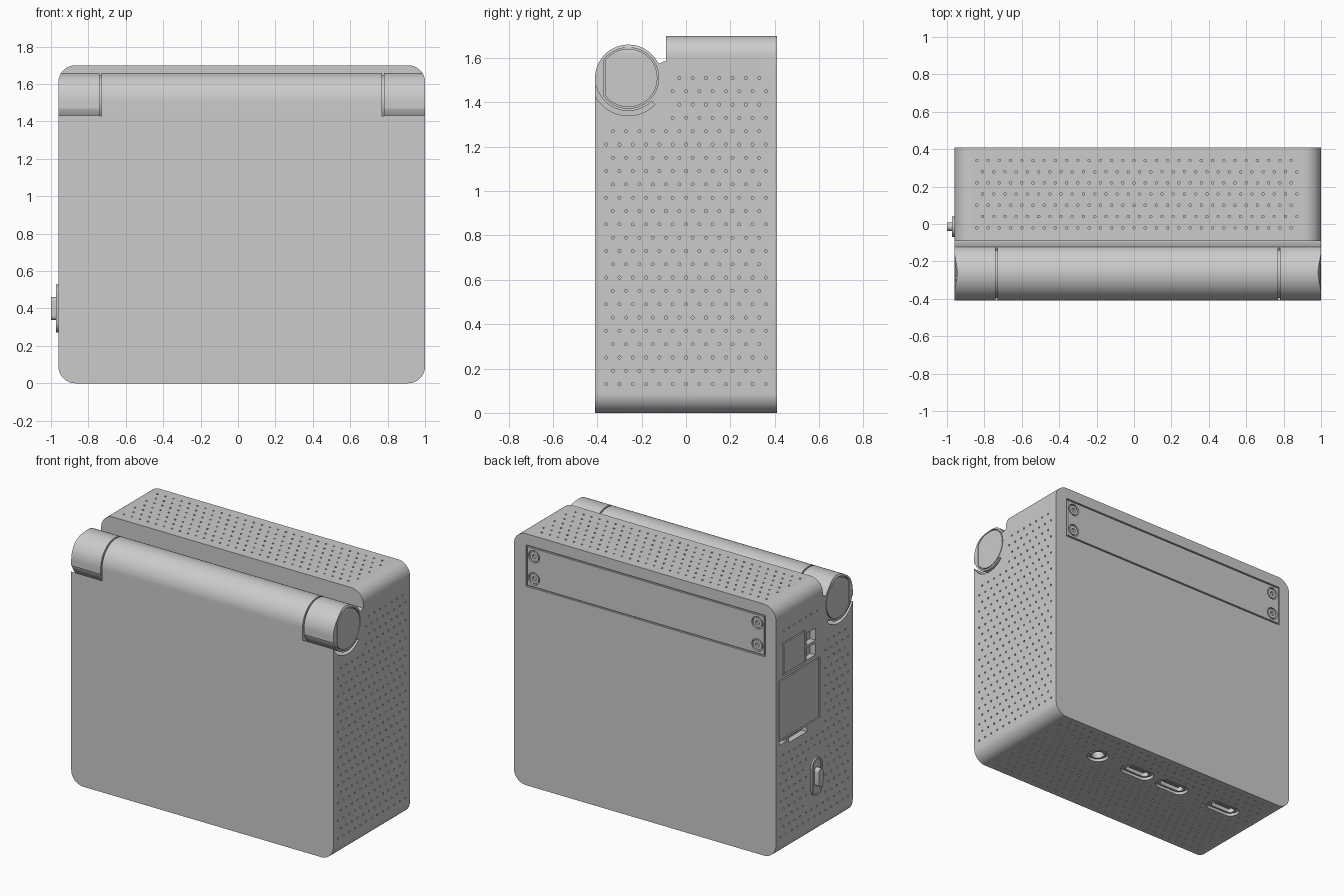
import bpy, bmesh
from math import sin, cos, pi, radians, acos

if "Cube" in bpy.data.objects:
    bpy.data.objects.remove(bpy.data.objects["Cube"])

X0, X1, YF, YB, TOP = -0.96, 1.0, -0.41, 0.41, 1.70
HY, HZ, HR = -0.26, 1.51, 0.15          # hinge barrel centre and radius
MAP = {'x': lambda u, v, t: (t, u, v), 'y': lambda u, v, t: (u, t, v), 'z': lambda u, v, t: (u, v, t)}


def finish(bm, name):
    bmesh.ops.recalc_face_normals(bm, faces=bm.faces)
    me = bpy.data.meshes.new(name)
    bm.to_mesh(me)
    bm.free()
    ob = bpy.data.objects.new(name, me)
    bpy.context.collection.objects.link(ob)
    return ob


def add_prism(bm, pts, axis, lo, hi):
    a, b = [[bm.verts.new(MAP[axis](u, v, t)) for u, v in pts] for t in (lo, hi)]
    bm.faces.new(a)
    bm.faces.new(b[::-1])
    for i in range(len(a)):
        j = (i + 1) % len(a)
        bm.faces.new((a[i], b[i], b[j], a[j]))


def prism(name, pts, axis, lo, hi):
    bm = bmesh.new()
    add_prism(bm, pts, axis, lo, hi)
    return finish(bm, name)


def band(name, outer, inner, axis, lo, hi):
    """Closed frame between two outlines with equal point counts."""
    bm = bmesh.new()
    rings = [[bm.verts.new(MAP[axis](u, v, t)) for u, v in p]
             for p, t in ((outer, lo), (outer, hi), (inner, hi), (inner, lo))]
    for k in range(4):
        a, b = rings[k], rings[(k + 1) % 4]
        for i in range(len(a)):
            j = (i + 1) % len(a)
            bm.faces.new((a[i], a[j], b[j], b[i]))
    return finish(bm, name)


def arc(cx, cy, r, a0, a1, n):
    return [(cx + r * cos(radians(a0 + (a1 - a0) * i / n)),
             cy + r * sin(radians(a0 + (a1 - a0) * i / n))) for i in range(n + 1)]


def circle(cx, cy, r, n=24):
    return arc(cx, cy, r, 0, 360, n)[:-1]


def rrect(u0, v0, u1, v1, r, n=8):
    return (arc(u1 - r, v1 - r, r, 0, 90, n) + arc(u0 + r, v1 - r, r, 90, 180, n)
            + arc(u0 + r, v0 + r, r, 180, 270, n) + arc(u1 - r, v0 + r, r, 270, 360, n))


def rect(u0, v0, u1, v1):
    return [(u0, v0), (u1, v0), (u1, v1), (u0, v1)]


def capsule(cu, cv, hu, hv):
    return rrect(cu - hu, cv - hv, cu + hu, cv + hv, min(hu, hv) * 0.98)


def dshape(r, flat):
    a = 180 - acos(flat / r) * 180 / pi
    return arc(HY, HZ, r, -a, a, 40)


def boolean(ob, tool, op='DIFFERENCE', solver='MANIFOLD'):
    m = ob.modifiers.new('bool', 'BOOLEAN')
    m.operation, m.solver, m.object = op, solver, tool
    bpy.context.view_layer.objects.active = ob
    bpy.ops.object.modifier_apply(modifier=m.name)
    bpy.data.objects.remove(tool)


# Front part of the case: side profile with hinge barrel, clipped by the rounded outline
profile = ([(0.2, 0), (YF, 0)] + arc(HY, HZ, HR, 180, 25, 40) + [(-0.10, 1.585), (0.2, 1.585)])
body = prism('case_body', profile, 'x', X0 - 0.1, X1 + 0.1)
outline = rrect(X0, 0, X1, TOP, 0.09, 12)
boolean(body, prism('clip', outline, 'y', -0.6, 0.6), 'INTERSECT')

# Taller rear block with a soft front edge
bm = bmesh.new()
add_prism(bm, outline, 'y', -0.09, YB)
front = [e for e in bm.edges if all(v.co.y < 0 for v in e.verts)]
bmesh.ops.bevel(bm, geom=front, offset=0.035, segments=5, profile=0.5, affect='EDGES')
boolean(body, finish(bm, 'rear_block'), 'UNION', 'EXACT')

cuts = []
# Hinge end pieces: gap underneath, ring slots and inset end caps
for side, x_in, x_end in ((-1, -0.735, X0), (1, 0.775, X1)):
    gap = arc(HY, HZ, HR - 0.001, 195, 315, 24) + arc(HY, HZ, 0.17, 315, 195, 24)
    cuts.append(prism('gap', gap, 'x', *sorted((x_in, x_end + side * 0.1))))
    slot = arc(HY, HZ, 0.135, 28, 315, 40) + arc(HY, HZ, 0.171, 315, 28, 40)
    cuts.append(prism('slot', slot, 'x', x_in - 0.005, x_in + 0.005))
    cuts.append(band('cap_ring', dshape(0.137, 0.112), dshape(0.131, 0.106), 'x',
                     *sorted((x_end - side * 0.015, x_end + side * 0.1))))

# Back cover plate seam and screw wells
cuts.append(band('plate_seam', rect(-0.88, 1.345, 0.91, 1.625), rect(-0.87, 1.355, 0.90, 1.615),
                 'y', YB - 0.012, YB + 0.1))
screws = [(x, z) for x in (-0.82, 0.85) for z in (1.41, 1.56)]
for x, z in screws:
    cuts.append(prism('well', circle(x, z, 0.042), 'y', YB - 0.015, YB + 0.1))

# Left side covers, windows and notches
LX = (X0 - 0.1, X0 + 0.012)
for a, b in (((0.10, 1.21, 0.335, 1.43), (0.108, 1.218, 0.327, 1.422)),
             ((-0.06, 0.78, 0.38, 1.19), (-0.052, 0.788, 0.372, 1.182))):
    cuts.append(band('cover_seam', rect(*a), rect(*b), 'x', *LX))
for w in ((-0.01, 1.32, 0.085, 1.40), (-0.01, 1.22, 0.085, 1.30),
          (0.08, 0.735, 0.27, 0.775), (0.30, 0.755, 0.37, 0.775)):
    cuts.append(prism('window', rect(*w), 'x', X0 - 0.1, X0 + 0.04))

# Bottom sockets: wide shallow recess, then a deeper opening
ports = [(0.43, 0.15, 0.07, 0.07), (0.10, 0.15, 0.12, 0.055),
         (-0.19, 0.15, 0.12, 0.055), (-0.62, 0.15, 0.12, 0.055)]
for x, y, hu, hv in ports:
    cuts.append(prism('recess', capsule(x, y, hu, hv), 'z', -0.1, 0.02))
    cuts.append(prism('opening', capsule(x, y, hu - 0.025, hv - 0.022), 'z', -0.1, 0.10))

# Vent holes in staggered rows
bm = bmesh.new()


def vents(axis, lo, hi, u0, u1, v0, v1, skip=(), step=0.06):
    row, v = 0, v0
    while v <= v1:
        u = u0 + (row % 2) * step / 2
        while u <= u1:
            if not any(a - .02 < u < c + .02 and b - .02 < v < d + .02 for a, b, c, d in skip):
                add_prism(bm, circle(u, v, 0.007, 6), axis, lo, hi)
            u += step
        row, v = row + 1, v + step


barrel = (-0.5, 1.30, -0.08, 1.7)
vents('z', TOP - 0.02, TOP + 0.05, -0.84, 0.88, -0.02, 0.36)
vents('x', X1 - 0.02, X1 + 0.05, -0.36, 0.36, 0.13, 1.57, [barrel])
vents('x', X0 - 0.05, X0 + 0.02, -0.36, 0.36, 0.13, 1.57,
      [barrel, (-0.07, 0.72, 0.5, 1.45), (-0.08, 0.26, 0.05, 0.54)])
vents('z', -0.05, 0.02, -0.84, 0.88, -0.36, 0.36,
      [(x - a, y - b, x + a, y + b) for x, y, a, b in ports])
cuts.append(finish(bm, 'vents'))
for c in cuts:
    boolean(body, c)

parts = [body]
# Screw heads with hex sockets
for i, (x, z) in enumerate(screws):
    parts.append(band(f'screw_{i + 1}', circle(x, z, 0.033), circle(x, z, 0.014), 'y', YB - 0.02, YB - 0.002))

# Socket rims and contact tongues
for i, (x, y, hu, hv) in enumerate(ports):
    parts.append(band(f'socket_rim_{i + 1}', capsule(x, y, hu - 0.02, hv - 0.017),
                      capsule(x, y, hu - 0.032, hv - 0.029), 'z', 0.008, 0.06))
    if hu > hv:
        parts.append(prism(f'socket_tongue_{i + 1}', rect(x - 0.06, y - 0.007, x + 0.06, y + 0.007), 'z', 0.02, 0.11))

# Side switch: rim, base and knob
SY, SZ = -0.015, 0.40
parts.append(band('switch_rim', capsule(SY, SZ, 0.055, 0.128), capsule(SY, SZ, 0.042, 0.115), 'x', -0.972, -0.95))
parts.append(prism('switch_base', capsule(SY, SZ, 0.045, 0.118), 'x', -0.966, -0.95))
parts.append(prism('switch_knob', capsule(SY, SZ, 0.023, 0.062), 'x', -1.0, -0.95))

# Smooth rounded surfaces, keep hard edges
bpy.ops.object.select_all(action='DESELECT')
for p in parts:
    p.select_set(True)
bpy.context.view_layer.objects.active = body
bpy.ops.object.shade_smooth_by_angle(angle=radians(30))
